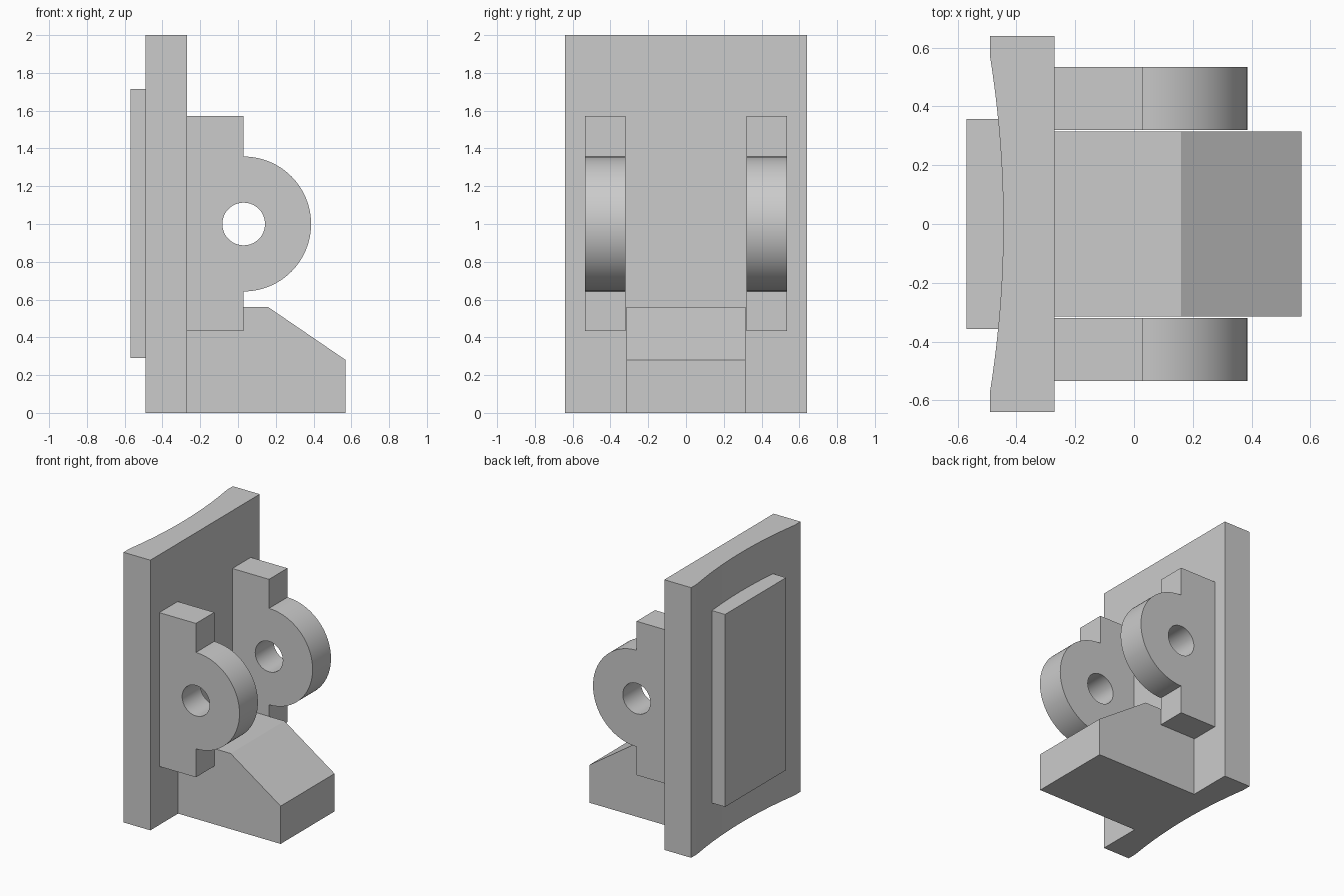
import bpy, bmesh
from math import pi, sin, cos, radians

cube = bpy.data.objects.get("Cube")
if cube:
    bpy.data.objects.remove(cube, do_unlink=True)

grey = bpy.data.materials.new("light grey")
grey.use_nodes = True
colour = (0.6, 0.6, 0.6, 1)
grey.diffuse_color = colour
grey.node_tree.nodes["Principled BSDF"].inputs["Base Color"].default_value = colour


def extrude(name, outline, place, direction):
    """Make a solid by pushing a flat outline along a direction."""
    bm = bmesh.new()
    face = bm.faces.new([bm.verts.new(place(a, b)) for a, b in outline])
    out = bmesh.ops.extrude_face_region(bm, geom=[face])["geom"]
    verts = [g for g in out if isinstance(g, bmesh.types.BMVert)]
    bmesh.ops.translate(bm, verts=verts, vec=direction)
    bmesh.ops.recalc_face_normals(bm, faces=bm.faces)
    mesh = bpy.data.meshes.new(name)
    bm.to_mesh(mesh)
    bm.free()
    mesh.materials.append(grey)
    obj = bpy.data.objects.new(name, mesh)
    bpy.context.collection.objects.link(obj)
    return obj


def activate(obj):
    bpy.ops.object.select_all(action="DESELECT")
    obj.select_set(True)
    bpy.context.view_layer.objects.active = obj


def smooth(obj):
    activate(obj)
    bpy.ops.object.shade_smooth_by_angle(angle=radians(30))


def arc(cx, cz, r, start, end, steps):
    angles = [start + (end - start) * i / steps for i in range(steps + 1)]
    return [(cx + r * cos(a), cz + r * sin(a)) for a in angles]


# Upright plate with a shallow hollow down its back
half, flat, front, back, sag = 0.64, 0.57, -0.27, -0.49, 0.045
hollow = []
for i in range(25):
    t = -1 + i / 12
    hollow.append((back + sag * (1 - t * t), t * flat))
plate = extrude("back_plate",
                [(front, half), (front, -half), (back, -half)] + hollow + [(back, half)],
                lambda x, y: (x, y, 0), (0, 0, 2))
smooth(plate)

# Raised pad on the back of the plate
extrude("back_pad", [(-0.357, 0.29), (0.357, 0.29), (0.357, 1.715), (-0.357, 1.715)],
        lambda y, z: (-0.57, y, z), (0.17, 0, 0))

# Sloped foot block
extrude("foot_block", [(front, 0), (0.57, 0), (0.57, 0.28), (0.16, 0.56), (front, 0.56)],
        lambda x, z: (x, -0.315, z), (0, 0.63, 0))

# Pair of round lugs, each with a bored hole
pivot = 0.03
lug_outline = ([(front, 0.433), (pivot, 0.433)]
               + arc(pivot, 1, 0.357, -pi / 2, pi / 2, 48)
               + [(pivot, 1.572), (front, 1.572)])
for name, y in (("right_lug", -0.535), ("left_lug", 0.32)):
    lug = extrude(name, lug_outline, lambda x, z: (x, y, z), (0, 0.215, 0))
    cutter = extrude("hole_cutter", arc(pivot, 1, 0.113, 0, 2 * pi, 48)[:-1],
                     lambda x, z: (x, y - 0.1, z), (0, 0.415, 0))
    cutter.hide_render = True
    bore = lug.modifiers.new("bore", "BOOLEAN")
    bore.operation = "DIFFERENCE"
    bore.solver = "EXACT"
    bore.object = cutter
    activate(lug)
    bpy.ops.object.modifier_apply(modifier=bore.name)
    bpy.data.objects.remove(cutter, do_unlink=True)
    smooth(lug)
